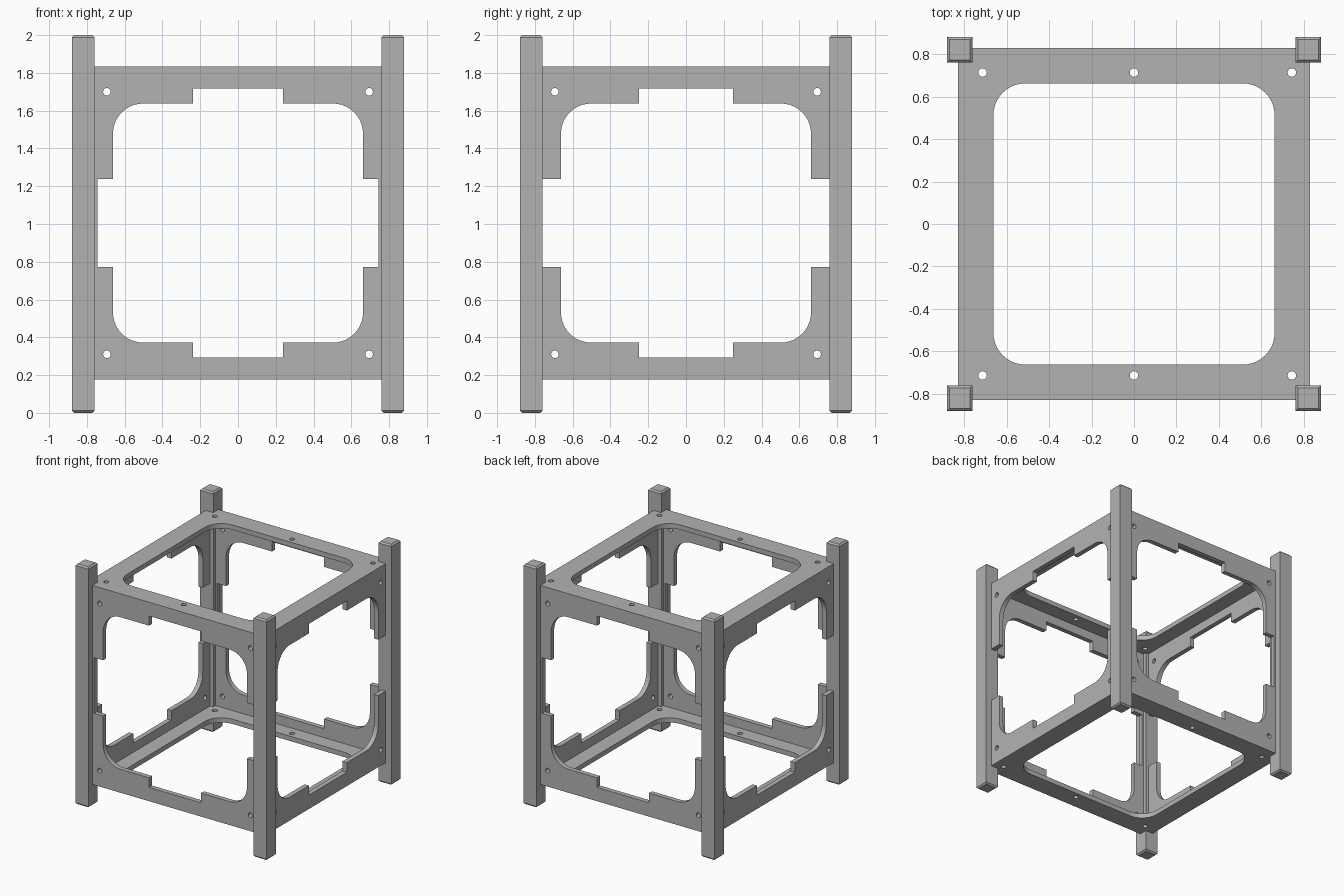
import bpy
import bmesh
from math import sin, cos, pi
from mathutils import Matrix

if "Cube" in bpy.data.objects:
    bpy.data.objects.remove(bpy.data.objects["Cube"])

grey = bpy.data.materials.new("plain grey")
grey.use_nodes = True
colour = (0.45, 0.45, 0.45, 1)
grey.diffuse_color = colour
grey.node_tree.nodes["Principled BSDF"].inputs["Base Color"].default_value = colour

MID = 1.005      # height of the frame centre
HALF = 0.828     # half size of the frame
THICK = 0.04
INNER = HALF - THICK


def circle(x, y, r=0.02, n=20):
    return [(x + r * cos(2 * pi * i / n), y + r * sin(2 * pi * i / n)) for i in range(n)]


def rectangle(w, h):
    return [(w, h), (-w, h), (-w, -h), (w, -h)]


def window(w, h, r, notch=None):
    """Rounded opening; notch = (half height, side reach, half width, top reach)."""
    arc = [(w - r + r * cos(pi / 2 * i / 10), h - r + r * sin(pi / 2 * i / 10)) for i in range(11)]
    if notch:
        nh, side, nw, top = notch
        arc = [(side, nh), (w, nh)] + arc + [(nw, h), (nw, top)]
    loop = []
    for sx, sy in ((1, 1), (-1, 1), (-1, -1), (1, -1)):
        loop += [(sx * x, sy * y) for x, y in arc[::sx * sy]]
    return loop


def plate(name, loops, matrix):
    """Flat sheet with cut-outs, turned into a mesh."""
    curve = bpy.data.curves.new(name, "CURVE")
    curve.dimensions = "2D"
    curve.fill_mode = "BOTH"
    curve.extrude = THICK / 2
    for loop in loops:
        spline = curve.splines.new("POLY")
        spline.points.add(len(loop) - 1)
        for point, (x, y) in zip(spline.points, loop):
            point.co = (x, y, 0, 1)
        spline.use_cyclic_u = True
    temp = bpy.data.objects.new(name + "_outline", curve)
    bpy.context.collection.objects.link(temp)
    graph = bpy.context.evaluated_depsgraph_get()
    mesh = bpy.data.meshes.new_from_object(temp.evaluated_get(graph))
    bpy.data.objects.remove(temp)
    bm = bmesh.new()
    bm.from_mesh(mesh)
    bmesh.ops.remove_doubles(bm, verts=bm.verts, dist=0.0001)
    bmesh.ops.recalc_face_normals(bm, faces=bm.faces)
    for face in bm.faces:
        face.smooth = False
    bm.to_mesh(mesh)
    bm.free()
    mesh.name = name
    mesh.materials.clear()
    mesh.materials.append(grey)
    obj = bpy.data.objects.new(name, mesh)
    obj.matrix_world = matrix
    bpy.context.collection.objects.link(obj)


# Upright panels: front and back run full width, the sides fit between them
corner_holes = [circle(x, y) for x in (-0.694, 0.694) for y in (-0.695, 0.695)]
front_loops = [rectangle(HALF, HALF),
               window(0.662, 0.633, 0.16, (0.232, 0.744, 0.239, 0.713))] + corner_holes
side_loops = [rectangle(INNER, HALF),
              window(0.662, 0.633, 0.16, (0.232, 0.765, 0.25, 0.713))] + corner_holes
offset = HALF - THICK / 2
lift = Matrix.Translation((0, 0, MID))
for name, loops, turn in (("front_panel", front_loops, 0), ("left_panel", side_loops, 1),
                          ("back_panel", front_loops, 2), ("right_panel", side_loops, 3)):
    plate(name, loops, lift @ Matrix.Rotation(turn * pi / 2, 4, "Z")
          @ Matrix.Translation((0, -offset, 0)) @ Matrix.Rotation(pi / 2, 4, "X"))

# Top and bottom plates
plate_loops = [rectangle(INNER, INNER), window(0.662, 0.662, 0.15)]
plate_loops += [circle(x, y) for x in (-0.713, 0, 0.743) for y in (-0.713, 0.713)]
for name, side in (("top_plate", 1), ("bottom_plate", -1)):
    plate(name, plate_loops, Matrix.Translation((0, 0, MID + side * offset)))

# Corner posts with chamfered ends
for depth, y in (("front", -0.82), ("back", 0.82)):
    for hand, x in (("right", -0.82), ("left", 0.82)):
        name = f"{depth}_{hand}_post"
        bm = bmesh.new()
        bmesh.ops.create_cube(bm, size=1)
        bmesh.ops.scale(bm, vec=(0.12, 0.12, 2), verts=bm.verts)
        ends = [e for e in bm.edges if abs(e.verts[0].co.z - e.verts[1].co.z) < 0.1]
        bmesh.ops.bevel(bm, geom=ends, offset=0.012, segments=1, affect="EDGES")
        mesh = bpy.data.meshes.new(name)
        bm.to_mesh(mesh)
        bm.free()
        mesh.materials.append(grey)
        obj = bpy.data.objects.new(name, mesh)
        obj.location = (x, y, 1)
        bpy.context.collection.objects.link(obj)
